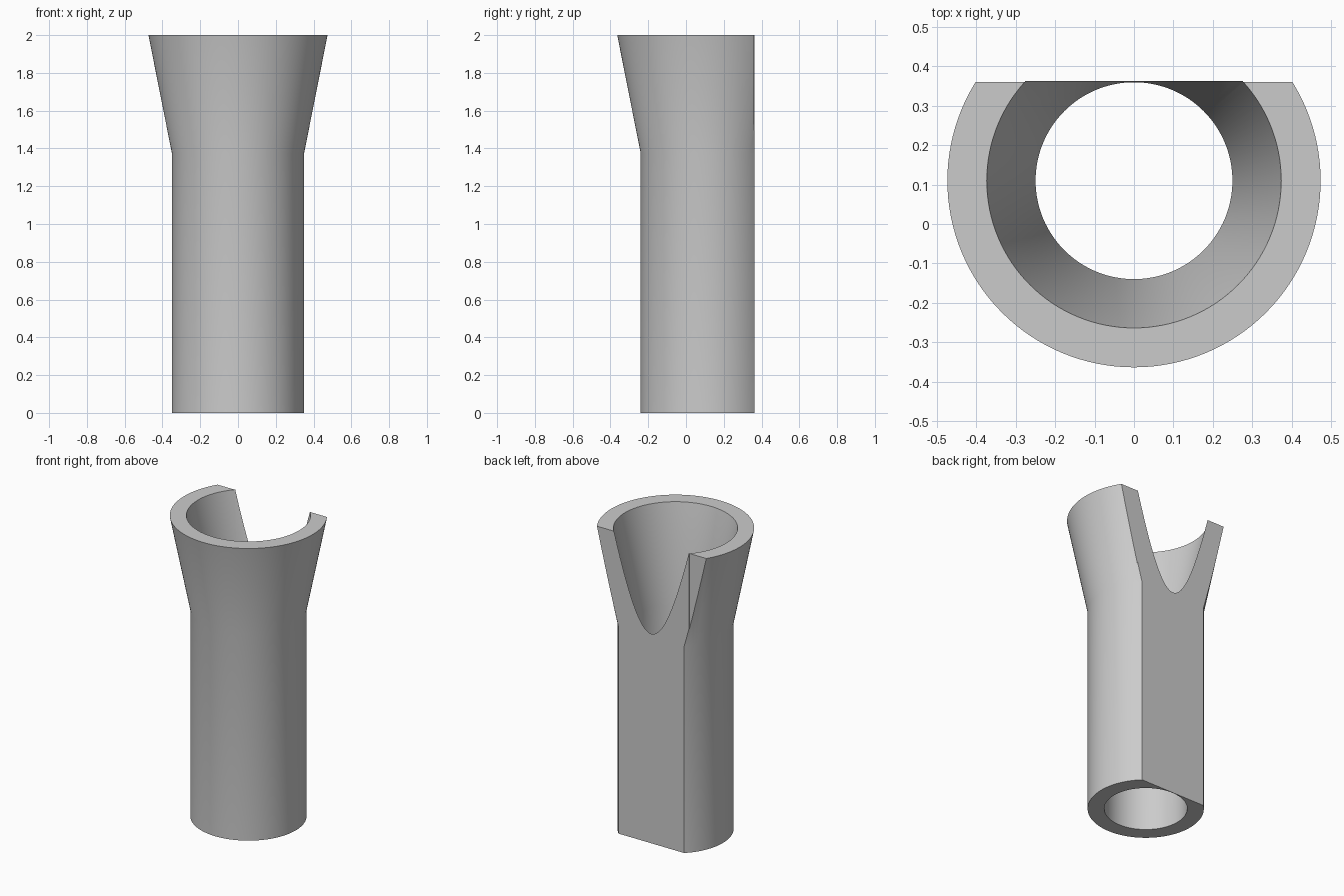
import bpy
import bmesh
import math
from mathutils import Vector

cube = bpy.data.objects.get("Cube")
if cube:
    bpy.data.objects.remove(cube, do_unlink=True)

AXIS_Y = 0.11            # tube axis offset from the centre
KINK, TOP = 1.375, 2.0   # start of the flare, rim height
WALL = 0.1
FLAT, ARM_FLAT, ARM_X = 0.3635, 0.361, 0.277

grey = bpy.data.materials.new("light grey")
grey.use_nodes = True
colour = (0.6, 0.6, 0.6, 1)
grey.diffuse_color = colour
grey.node_tree.nodes["Principled BSDF"].inputs["Base Color"].default_value = colour


def add_object(name, bm):
    bmesh.ops.recalc_face_normals(bm, faces=bm.faces)
    mesh = bpy.data.meshes.new(name)
    bm.to_mesh(mesh)
    bm.free()
    mesh.materials.append(grey)
    obj = bpy.data.objects.new(name, mesh)
    bpy.context.collection.objects.link(obj)
    return obj


# Flared tube: closed wall profile spun about the tube axis
outer = [(0.35, 0), (0.35, KINK), (0.474, TOP)]
profile = outer + [(r - WALL, z) for r, z in reversed(outer)]
bm = bmesh.new()
verts = [bm.verts.new((r, AXIS_Y, z)) for r, z in profile]
edges = [bm.edges.new((v, verts[i - 1])) for i, v in enumerate(verts)]
bmesh.ops.spin(bm, geom=verts + edges, cent=(0, AXIS_Y, 0), axis=(0, 0, 1),
               angle=math.tau, steps=128, use_merge=True)
bmesh.ops.remove_doubles(bm, verts=bm.verts, dist=0.0001)
tube = add_object("flared_tube", bm)

# Cutter for the flat back, slightly stepped in at both arms
half = [(ARM_X, FLAT), (ARM_X, ARM_FLAT), (1, ARM_FLAT), (1, 1)]
outline = half + [(-x, y) for x, y in reversed(half)]
bm = bmesh.new()
base = bm.faces.new([bm.verts.new((x, y, -1)) for x, y in outline])
extruded = bmesh.ops.extrude_face_region(bm, geom=[base])["geom"]
bmesh.ops.translate(bm, vec=Vector((0, 0, 4)),
                    verts=[g for g in extruded if isinstance(g, bmesh.types.BMVert)])
cutter = add_object("back_cutter", bm)
cutter.hide_render = True

cut = tube.modifiers.new("flat back", "BOOLEAN")
cut.operation = "DIFFERENCE"
cut.solver = "EXACT"
cut.object = cutter

# Apply the cut, drop the cutter, smooth the round walls
bpy.ops.object.select_all(action="DESELECT")
tube.select_set(True)
bpy.context.view_layer.objects.active = tube
bpy.ops.object.modifier_apply(modifier=cut.name)
bpy.data.objects.remove(cutter, do_unlink=True)
bpy.ops.object.shade_smooth_by_angle(angle=math.radians(30))
